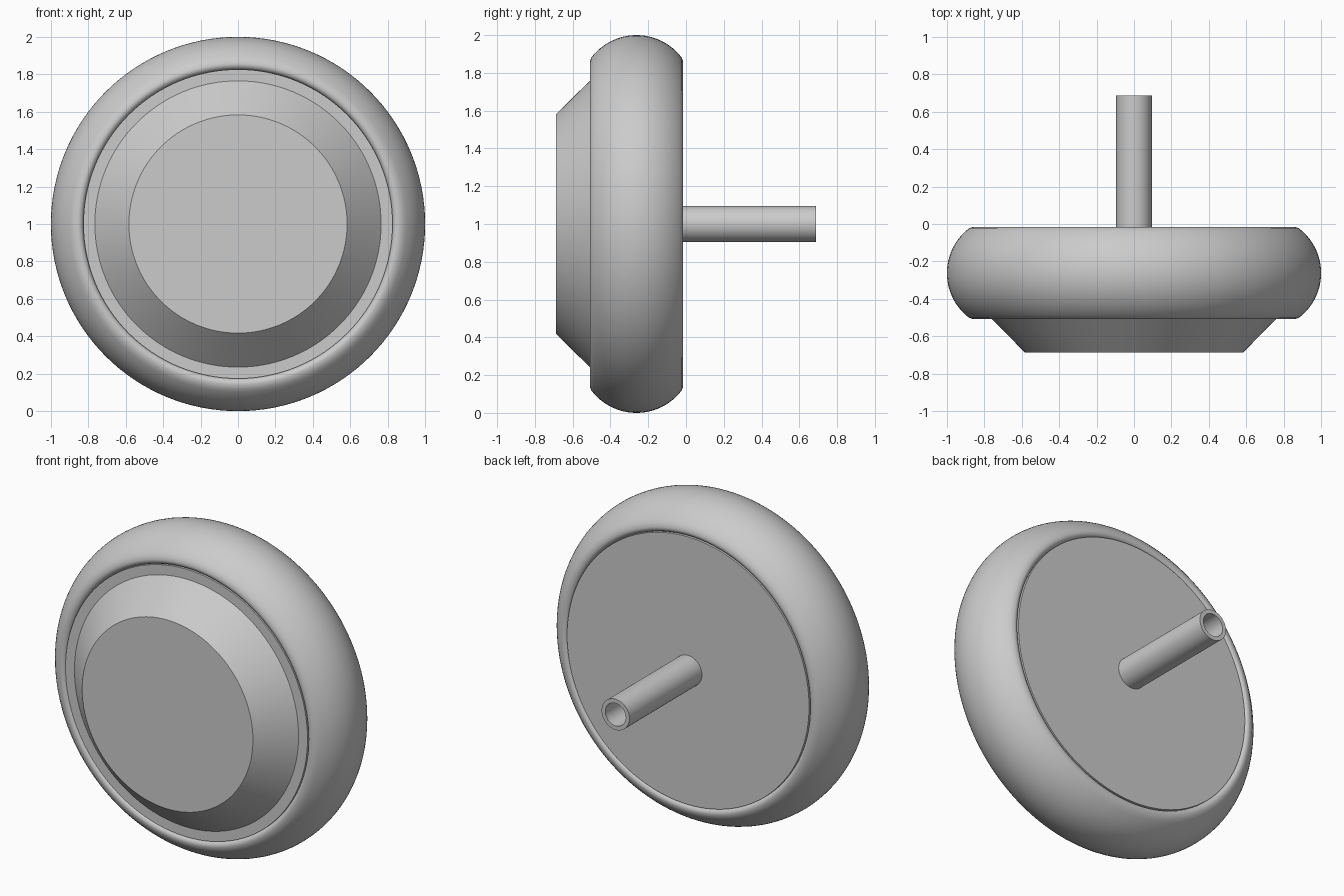
import bpy, bmesh, math
from math import sin, cos, pi

if "Cube" in bpy.data.objects:
    bpy.data.objects.remove(bpy.data.objects["Cube"], do_unlink=True)

grey = bpy.data.materials.new("plain_grey")
grey.use_nodes = True
colour = (0.6, 0.6, 0.6, 1)
grey.diffuse_color = colour
grey.node_tree.nodes["Principled BSDF"].inputs["Base Color"].default_value = colour


def lathe(name, profile, steps=128, closed=False):
    """Spin (radius, y) points around the wheel axle, which runs along y at z = 1."""
    bm = bmesh.new()
    pts = [bm.verts.new((r, y, 1)) for r, y in profile]
    edges = [bm.edges.new(pair) for pair in zip(pts, pts[1:])]
    if closed:
        edges.append(bm.edges.new((pts[-1], pts[0])))
    bmesh.ops.spin(bm, geom=pts + edges, cent=(0, 0, 1), axis=(0, 1, 0),
                   angle=2 * pi, steps=steps, use_duplicate=False)
    bmesh.ops.remove_doubles(bm, verts=bm.verts, dist=0.0005)
    bmesh.ops.recalc_face_normals(bm, faces=bm.faces)
    mesh = bpy.data.meshes.new(name)
    bm.to_mesh(mesh)
    bm.free()
    mesh.materials.append(grey)
    obj = bpy.data.objects.new(name, mesh)
    bpy.context.collection.objects.link(obj)
    bpy.ops.object.select_all(action="DESELECT")
    obj.select_set(True)
    bpy.context.view_layer.objects.active = obj
    bpy.ops.object.shade_smooth_by_angle(angle=math.radians(35))
    return obj


# Tyre: wide tread arc with a small rounded lip rolling in at each side
mid = -0.262
lip = [(0.825, 0.215), (0.827, 0.228), (0.834, 0.239), (0.846, 0.246), (0.858, 0.247)]
tread = [(0.7 + 0.3 * cos(a), 0.3 * sin(a))
         for a in (math.radians(53 - 53 * i / 12) for i in range(13))]
half = lip + tread
tyre = [(r, mid - h) for r, h in half] + [(r, mid + h) for r, h in reversed(half[:-1])]
lathe("tyre", tyre)

# Hub: flat back disc, front rim ledge and a 45 degree raised cap
hub = [(0, -0.02), (0.826, -0.02), (0.826, -0.502), (0.765, -0.502),
       (0.583, -0.687), (0, -0.687)]
lathe("hub", hub)

# Axle: hollow tube out of the back
axle = [(0.095, -0.03), (0.095, 0.687), (0.07, 0.687), (0.07, -0.03)]
lathe("axle", axle, steps=48, closed=True)
